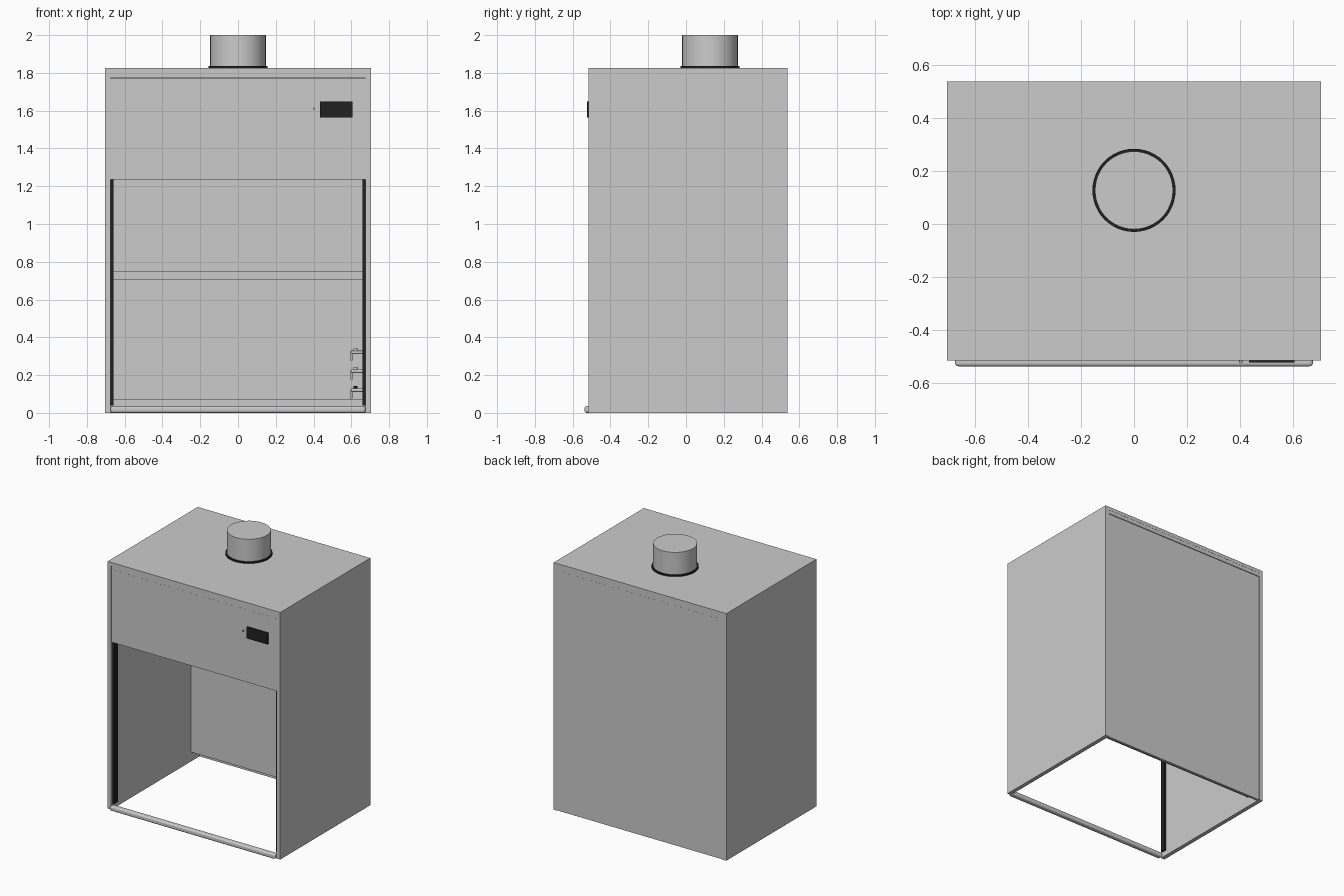
import bpy, bmesh, math
from mathutils import Matrix

cube = bpy.data.objects.get("Cube")
if cube:
    bpy.data.objects.remove(cube, do_unlink=True)


def material(name, value):
    m = bpy.data.materials.new(name)
    m.use_nodes = True
    color = (value, value, value, 1)
    m.diffuse_color = color
    m.node_tree.nodes["Principled BSDF"].inputs["Base Color"].default_value = color
    return m


GREY = material("light grey steel", 0.6)
BLACK = material("black trim", 0.015)


def finish(name, bm, mat, smooth=False):
    mesh = bpy.data.meshes.new(name)
    bm.to_mesh(mesh)
    bm.free()
    mesh.materials.append(mat)
    ob = bpy.data.objects.new(name, mesh)
    bpy.context.collection.objects.link(ob)
    if smooth:
        bpy.ops.object.select_all(action="DESELECT")
        ob.select_set(True)
        bpy.context.view_layer.objects.active = ob
        bpy.ops.object.shade_smooth_by_angle(angle=math.radians(35))
    return ob


def box(name, x, y, z, mat=GREY):
    """Box from (min, max) ranges."""
    bm = bmesh.new()
    bmesh.ops.create_cube(bm, size=1)
    for v in bm.verts:
        for i, (lo, hi) in enumerate((x, y, z)):
            v.co[i] = hi if v.co[i] > 0 else lo
    return finish(name, bm, mat)


def cylinder(name, center, radius, length, axis="Z", mat=GREY, sides=24):
    bm = bmesh.new()
    turn = {"X": Matrix.Rotation(math.pi / 2, 4, "Y"),
            "Y": Matrix.Rotation(math.pi / 2, 4, "X"),
            "Z": Matrix.Identity(4)}[axis]
    bmesh.ops.create_cone(bm, cap_ends=True, segments=sides, radius1=radius,
                          radius2=radius, depth=length,
                          matrix=Matrix.Translation(center) @ turn)
    return finish(name, bm, mat, True)


FRONT, BACK, TOP = -0.515, 0.537, 1.825
OUT, IN = 0.705, 0.675
INNER = (-IN, IN)

# Side walls and sash tracks
for side, s in (("left", 1), ("right", -1)):
    box(side + "_wall", sorted((s * IN, s * OUT)), (FRONT, BACK), (0, TOP))
    box(side + "_sash_track", sorted((s * 0.66, s * IN)), (-0.50, -0.46),
        (0.04, 1.75), BLACK)

# Roof, back and front panels, with narrow header strips
box("roof", INNER, (FRONT, BACK), (1.80, TOP))
box("back_panel", INNER, (0.515, BACK - 0.004), (0, 1.77))
box("back_header", INNER, (0.515, BACK - 0.001), (1.772, 1.80))
box("front_panel", INNER, (FRONT + 0.004, FRONT + 0.024), (1.235, 1.77))
box("front_header", INNER, (FRONT + 0.001, FRONT + 0.024), (1.772, 1.80))

# Rear baffles with a slot between them
box("lower_baffle", INNER, (0.415, 0.425), (0.07, 0.71))
box("upper_baffle", INNER, (0.415, 0.425), (0.745, 1.80))

# Rounded front sill
sill = box("front_sill", INNER, (-0.537, -0.497), (0, 0.036))
bevel = sill.modifiers.new("rounding", "BEVEL")
bevel.width, bevel.segments = 0.012, 4

# Exhaust duct on the roof
cylinder("duct_flange", (0, 0.127, TOP + 0.005), 0.157, 0.012, mat=BLACK, sides=48)
cylinder("exhaust_duct", (0, 0.127, (TOP + 2) / 2), 0.147, 2 - TOP, sides=48)

# Control display and indicator
box("control_display", (0.435, 0.605), (-0.523, FRONT + 0.005), (1.565, 1.648), BLACK)
cylinder("indicator", (0.403, -0.516, 1.61), 0.006, 0.014, "Y", sides=12)

# Service taps on the left inner wall
for i, z in enumerate((0.12, 0.22, 0.32)):
    n = "tap_%d_" % (i + 1)
    cylinder(n + "pipe", (0.637, -0.3, z), 0.009, 0.08, "X", sides=16)
    cylinder(n + "nozzle", (0.601, -0.3, z - 0.018), 0.006, 0.05, sides=12)
    cylinder(n + "knob", (0.622, -0.3, z + 0.015), 0.01, 0.014,
             mat=BLACK if i == 0 else GREY, sides=12)
